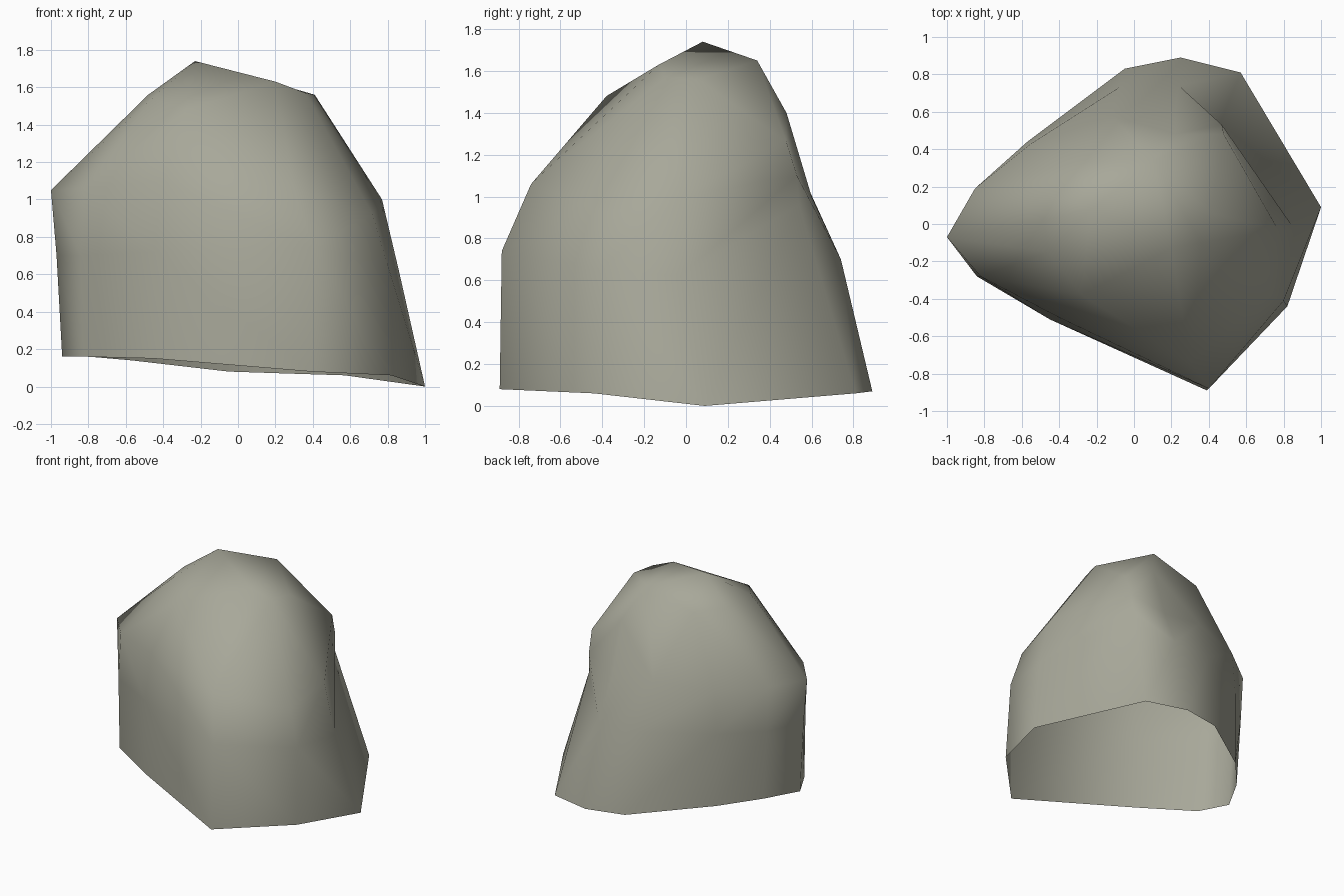
import bpy, bmesh

if "Cube" in bpy.data.objects:
    bpy.data.objects.remove(bpy.data.objects["Cube"])

# Boulder cross-sections, counter-clockwise from the left end
base = [(-.94, -.07, .16), (-.83, -.28, .16), (-.45, -.51, .15), (.39, -.89, .08),
        (.82, -.44, .06), (1, .09, 0), (.57, .81, .06), (.25, .89, .07),
        (-.05, .83, .08), (-.57, .44, .14), (-.80, .18, .16)]
waist = [(-.97, -.07, .70), (-.84, -.28, .70), (-.45, -.51, .72), (.40, -.88, .74),
         (.80, -.41, .65), (.86, -.03, .62), (.46, .54, .96), (.24, .74, .70),
         (-.08, .73, .70), (-.57, .44, .70), (-.83, .19, .70)]
shoulder = [(-1, -.07, 1.05), (-.82, -.28, 1.06), (-.40, -.50, 1.10), (.30, -.74, 1.06),
            (.72, -.38, .92), (.77, -.03, 1.0), (.47, .53, 1.10), (.22, .60, 1.0),
            (-.12, .58, 1.05), (-.55, .43, 1.03), (-.85, .19, 1.05)]
crown = [(-.48, .02, 1.56), (-.46, -.15, 1.54), (-.28, -.38, 1.48), (.20, -.13, 1.63),
         (.36, -.10, 1.57), (.41, .06, 1.56), (.48, .48, 1.26), (.22, .48, 1.40),
         (.10, .34, 1.65), (-.30, .33, 1.54), (-.46, .16, 1.56)]
peak = (-.23, .08, 1.74)

bm = bmesh.new()
rings = [[bm.verts.new(p) for p in ring] for ring in (base, waist, shoulder, crown)]
n = len(base)


def bulging_quad(a, b, c, d):
    """Two triangles, split along the diagonal that bulges outward."""
    normal = (b.co - a.co).cross(c.co - a.co)
    if (d.co - a.co).dot(normal) > 0:
        a, b, c, d = b, c, d, a
    bm.faces.new((a, b, c))
    bm.faces.new((a, c, d))


def fan(centre, rim):
    for p, q in zip(rim, rim[1:]):
        bm.faces.new((centre, p, q))


# Rock walls, open underneath
for low, high in zip(rings, rings[1:]):
    for i in range(n):
        j = (i + 1) % n
        bulging_quad(low[i], low[j], high[j], high[i])

# Crown: left part rises to the peak, right part to the rear shoulder
top = rings[-1]
fan(bm.verts.new(peak), top[8:] + top[:4] + [top[8]])
fan(top[8], top[3:8])

mesh = bpy.data.meshes.new("boulder")
bm.to_mesh(mesh)
bm.free()
rock = bpy.data.objects.new("boulder", mesh)
bpy.context.collection.objects.link(rock)

# Warm grey stone
stone = bpy.data.materials.new("warm_grey_stone")
stone.diffuse_color = (.39, .39, .32, 1)
stone.use_nodes = True
stone.node_tree.nodes["Principled BSDF"].inputs["Base Color"].default_value = stone.diffuse_color
mesh.materials.append(stone)

# Smooth all over
mesh.shade_smooth()
